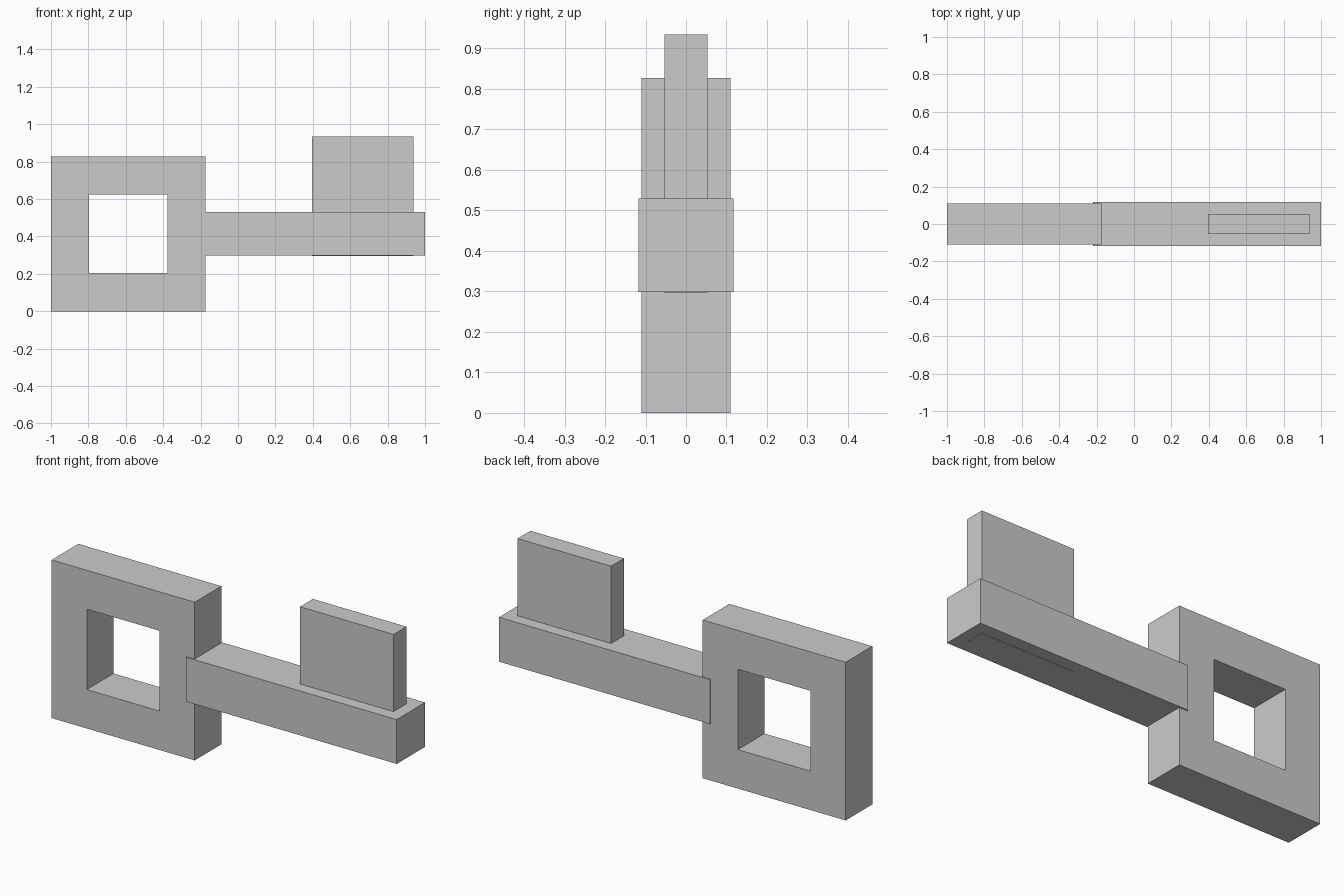
import bpy, bmesh

if "Cube" in bpy.data.objects:
    bpy.data.objects.remove(bpy.data.objects["Cube"])


def make_object(name, bm):
    bmesh.ops.recalc_face_normals(bm, faces=bm.faces)
    mesh = bpy.data.meshes.new(name)
    bm.to_mesh(mesh)
    bm.free()
    obj = bpy.data.objects.new(name, mesh)
    bpy.context.collection.objects.link(obj)
    return obj


def box(name, lo, hi):
    bm = bmesh.new()
    bmesh.ops.create_cube(bm, size=1)
    for v in bm.verts:
        v.co = [(a + b) / 2 + c * (b - a) for a, b, c in zip(lo, hi, v.co)]
    return make_object(name, bm)


def square_frame(name, cx, cz, outer, inner, half_depth):
    # Rings of four corners, bridged into a closed square loop
    corners = [(-1, -1), (1, -1), (1, 1), (-1, 1)]
    section = [(outer, -half_depth), (outer, half_depth),
               (inner, half_depth), (inner, -half_depth)]
    bm = bmesh.new()
    rings = [[bm.verts.new((cx + r * sx, y, cz + r * sz)) for sx, sz in corners]
             for r, y in section]
    for i in range(4):
        a, b = rings[i], rings[(i + 1) % 4]
        for j in range(4):
            k = (j + 1) % 4
            bm.faces.new((a[j], a[k], b[k], b[j]))
    return make_object(name, bm)


# Square handle with a square hole
square_frame("key_handle", -0.587, 0.4135, 0.4135, 0.21, 0.11)

# Long shaft, slightly thicker than the handle and sunk into it
box("key_shaft", (-0.22, -0.117, 0.298), (1.0, 0.117, 0.53))

# Flat tooth passing through the shaft, just showing underneath
box("key_tooth", (0.396, -0.053, 0.296), (0.937, 0.053, 0.934))
